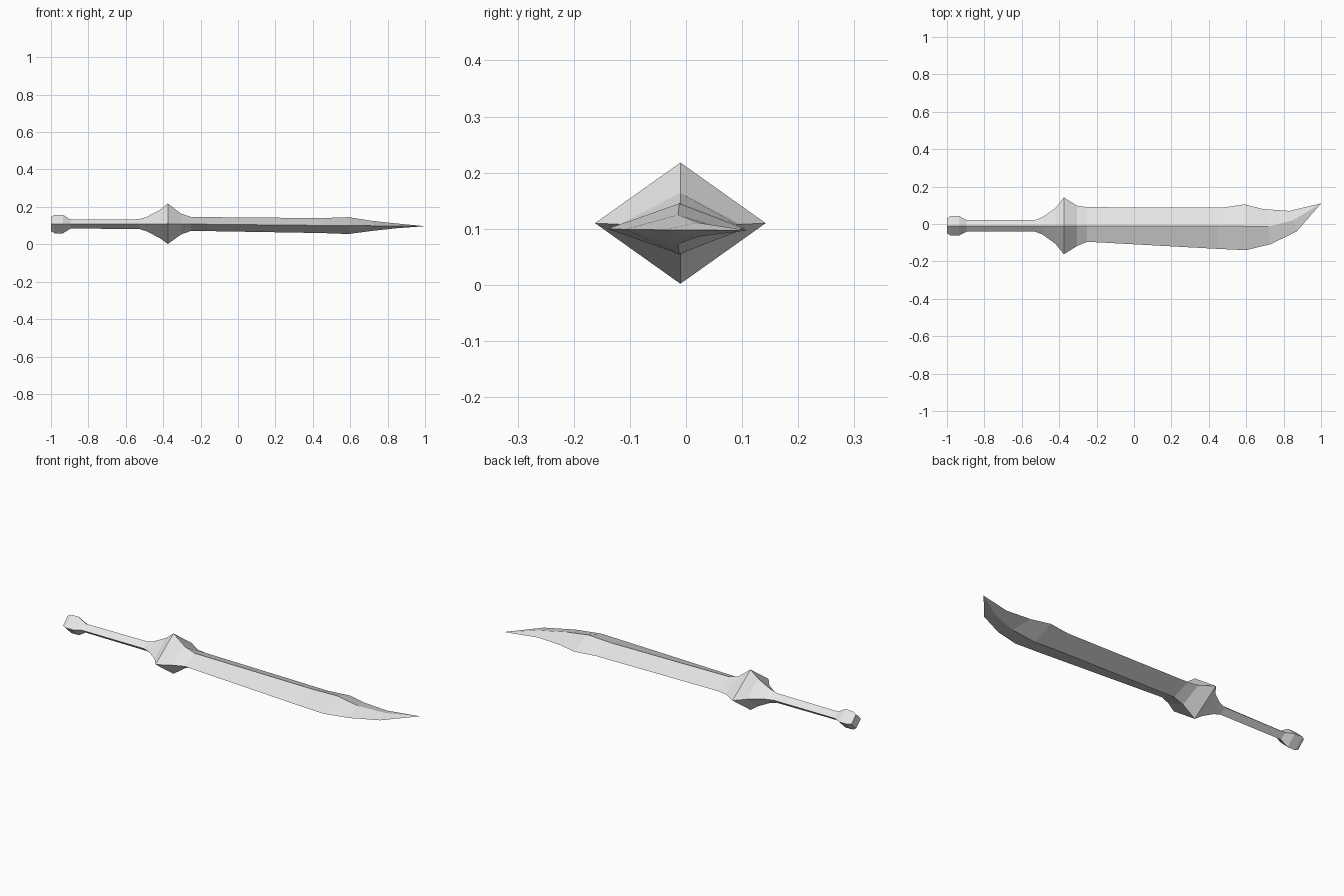
import bpy
import bmesh

cube = bpy.data.objects.get("Cube")
if cube:
    bpy.data.objects.remove(cube, do_unlink=True)

steel = bpy.data.materials.new("pale_grey")
steel.use_nodes = True
steel.diffuse_color = (0.8, 0.8, 0.8, 1)
steel.node_tree.nodes["Principled BSDF"].inputs["Base Color"].default_value = (0.8, 0.8, 0.8, 1)


def diamond(x, half_y, half_z, y=-0.01, z=0.108):
    """Ring of four points: front edge, top ridge, back edge, bottom ridge."""
    return [(x, y - half_y, z), (x, y, z + half_z), (x, y + half_y, z), (x, y, z - half_z)]


def blade_ring(front, ridge, back, z, top, bottom):
    """Lopsided diamond whose edges and ridges may be swept along x."""
    return [(*front, z), (*ridge, top), (*back, z), (*ridge, bottom)]


def loft(name, rings, cap_start=False, tip=None):
    bm = bmesh.new()
    loops = [[bm.verts.new(p) for p in ring] for ring in rings]
    for a, b in zip(loops, loops[1:]):
        for i in range(4):
            j = (i + 1) % 4
            bm.faces.new((a[i], a[j], b[j], b[i]))
    if cap_start:
        bm.faces.new(loops[0])
    if tip:
        point = bm.verts.new(tip)
        for i in range(4):
            bm.faces.new((loops[-1][i], loops[-1][(i + 1) % 4], point))
    bmesh.ops.recalc_face_normals(bm, faces=bm.faces)
    mesh = bpy.data.meshes.new(name)
    bm.to_mesh(mesh)
    bm.free()
    mesh.materials.append(steel)
    obj = bpy.data.objects.new(name, mesh)
    bpy.context.collection.objects.link(obj)
    return obj


# Rings shared by neighbouring parts
grip_start = diamond(-0.895, 0.031, 0.024)
grip_end = diamond(-0.53, 0.031, 0.026)
blade_start = blade_ring((-0.25, -0.095), (-0.25, -0.01), (-0.25, 0.09), 0.108, 0.146, 0.072)

# Pommel: chamfered diamond block
loft("pommel", [diamond(-1.0, 0.04, 0.038), diamond(-0.98, 0.052, 0.049),
                diamond(-0.935, 0.052, 0.049), grip_start], cap_start=True)

# Grip
loft("grip", [grip_start, grip_end])

# Guard: flares to a sharp diamond
loft("guard", [grip_end, diamond(-0.49, 0.046, 0.038), diamond(-0.42, 0.096, 0.074),
               diamond(-0.375, 0.152, 0.108, z=0.11), diamond(-0.305, 0.108, 0.056),
               blade_start])

# Blade: widens, then curves back to the point
loft("blade", [
    blade_start,
    blade_ring((0.45, -0.133), (0.45, -0.01), (0.47, 0.087), 0.101, 0.14, 0.06),
    blade_ring((0.6, -0.14), (0.59, -0.012), (0.59, 0.105), 0.1, 0.145, 0.055),
    blade_ring((0.73, -0.108), (0.72, -0.014), (0.69, 0.08), 0.099, 0.125, 0.072),
    blade_ring((0.87, -0.04), (0.85, 0.02), (0.83, 0.07), 0.098, 0.111, 0.086),
], tip=(1.0, 0.11, 0.097))
